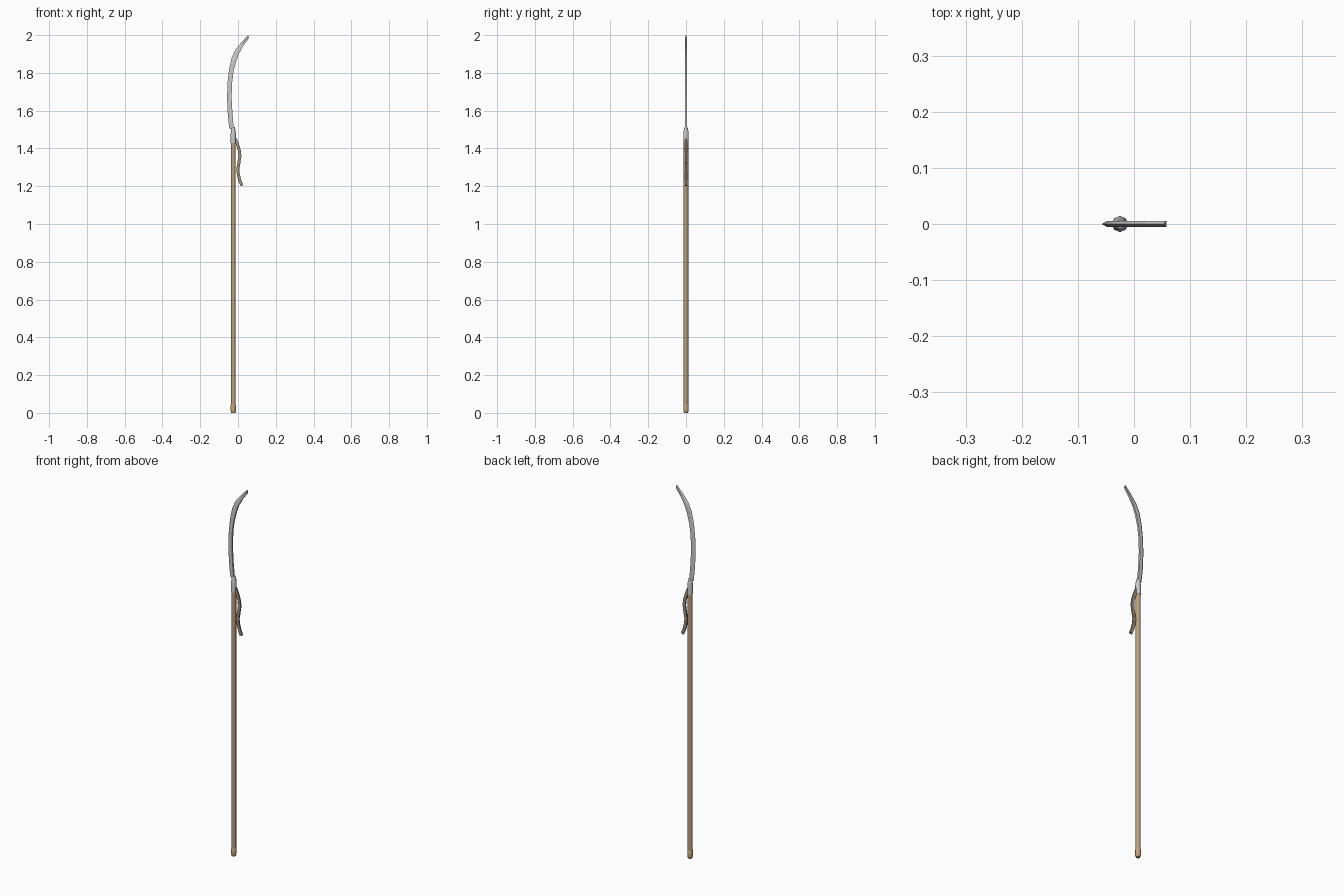
import bpy, bmesh, math

if "Cube" in bpy.data.objects:
    bpy.data.objects.remove(bpy.data.objects["Cube"])

AXIS_X = -0.025


def material(name, rgb):
    m = bpy.data.materials.new(name)
    m.diffuse_color = (*rgb, 1)
    m.use_nodes = True
    m.node_tree.nodes["Principled BSDF"].inputs["Base Color"].default_value = m.diffuse_color
    return m


def loft(name, rings, mat=None, smooth=False):
    """Skin a list of equal-length point rings and cap both ends."""
    bm = bmesh.new()
    loops = [[bm.verts.new(p) for p in ring] for ring in rings]
    n = len(loops[0])
    for a, b in zip(loops, loops[1:]):
        for i in range(n):
            j = (i + 1) % n
            bm.faces.new((a[i], a[j], b[j], b[i]))
    bm.faces.new(loops[0])
    bm.faces.new(loops[-1])
    bmesh.ops.recalc_face_normals(bm, faces=bm.faces)
    me = bpy.data.meshes.new(name)
    bm.to_mesh(me)
    bm.free()
    ob = bpy.data.objects.new(name, me)
    bpy.context.collection.objects.link(ob)
    if mat:
        me.materials.append(mat)
    if smooth:
        bpy.ops.object.select_all(action='DESELECT')
        bpy.context.view_layer.objects.active = ob
        ob.select_set(True)
        bpy.ops.object.shade_smooth_by_angle(angle=math.radians(50))
    return ob


def turned(name, profile, mat=None):
    """Eight-sided turned part on the shaft axis from (radius, z) pairs."""
    rings = [[(AXIS_X + r * math.cos(k * math.pi / 4), r * math.sin(k * math.pi / 4), z)
              for k in range(8)] for r, z in profile]
    return loft(name, rings, mat, True)


wood = material("wood", (0.50, 0.35, 0.20))
cap = material("cap_wood", (0.55, 0.38, 0.19))
cloth = material("cloth", (0.36, 0.29, 0.21))
steel = material("steel", (0.55, 0.57, 0.58))

# Shaft, butt cap and blade socket
turned("shaft", [(0.0125, 0.02), (0.0125, 1.45)], wood)
turned("butt_cap", [(0.0105, 0.0), (0.0138, 0.01), (0.0138, 0.04), (0.0125, 0.043)], cap)
turned("socket", [(0.0145, 1.43), (0.0145, 1.47), (0.012, 1.495), (0.008, 1.513)], steel)

# Blade: outer (sharp) edge and inner (thick) edge at each station
stations = [
    ((-0.046, 1.505), (-0.022, 1.500)),
    ((-0.054, 1.58), (-0.029, 1.58)),
    ((-0.058, 1.67), (-0.034, 1.67)),
    ((-0.055, 1.75), (-0.031, 1.75)),
    ((-0.047, 1.82), (-0.023, 1.81)),
    ((-0.034, 1.88), (-0.010, 1.86)),
    ((-0.014, 1.922), (0.004, 1.90)),
    ((0.018, 1.962), (0.028, 1.943)),
    ((0.054, 2.0), (0.058, 1.984)),
]
rings = []
for (ox, oz), (ix, iz) in stations:
    mx, mz = ox + (ix - ox) * 0.4, oz + (iz - oz) * 0.4
    rings.append([(ox, 0, oz), (mx, -0.005, mz), (ix, -0.005, iz),
                  (ix, 0.005, iz), (mx, 0.005, mz)])
loft("blade", rings, steel)

# Wavy cloth ribbon tied below the socket: centre x, z, half width
path = [(-0.014, 1.455, 0.006), (-0.004, 1.425, 0.008), (0.007, 1.39, 0.008),
        (0.010, 1.36, 0.008), (0.005, 1.325, 0.008), (-0.001, 1.29, 0.008),
        (0.002, 1.26, 0.008), (0.010, 1.23, 0.008), (0.021, 1.203, 0.008)]
rings = []
for i, (x, z, w) in enumerate(path):
    a, b = path[max(i - 1, 0)], path[min(i + 1, len(path) - 1)]
    dx, dz = b[0] - a[0], b[1] - a[1]
    d = math.hypot(dx, dz)
    nx, nz = -dz / d * w, dx / d * w
    rings.append([(x + s * nx, t * 0.004, z + s * nz)
                  for s, t in ((-1, -1), (1, -1), (1, 1), (-1, 1))])
loft("ribbon", rings, cloth, True)
